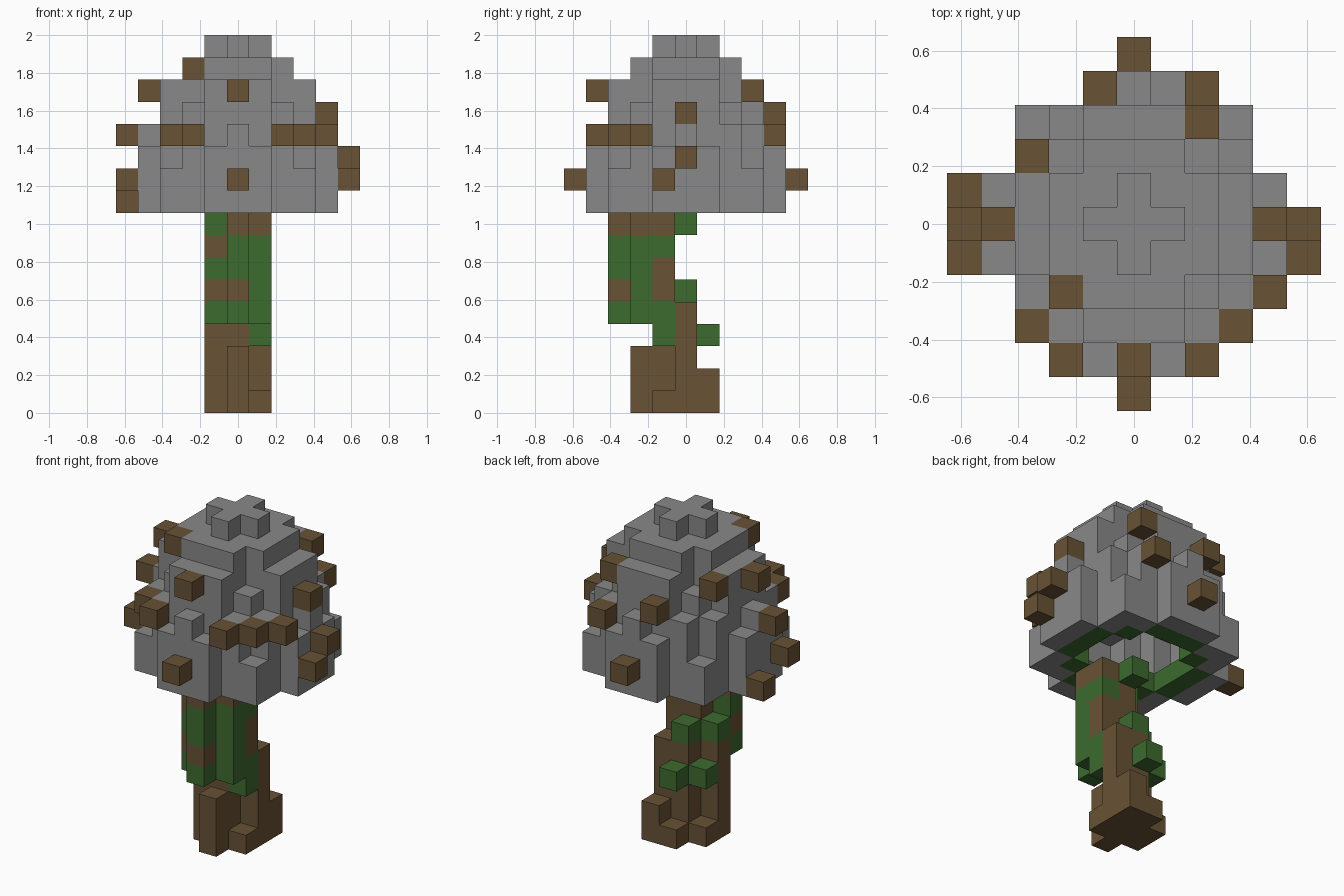
import bpy
import bmesh
from mathutils import Vector

if "Cube" in bpy.data.objects:
    bpy.data.objects.remove(bpy.data.objects["Cube"], do_unlink=True)

LAYERS = 17
UNIT = 2 / LAYERS
CAP_BASE = 9


def material(name, colour):
    mat = bpy.data.materials.new(name)
    mat.use_nodes = True
    rgba = (*colour, 1)
    mat.diffuse_color = rgba
    mat.node_tree.nodes["Principled BSDF"].inputs["Base Color"].default_value = rgba
    return mat


GREY = material("cap_grey", (.25, .25, .25))
BARK = material("bark_brown", (.14, .085, .035))
KNOB = material("knob_brown", (.14, .085, .035))
GREEN = material("moss_green", (.047, .145, .028))

SIDES = [Vector(v) for v in ((1, 0, 0), (-1, 0, 0), (0, 1, 0),
                             (0, -1, 0), (0, 0, 1), (0, 0, -1))]


def blocks(name, cells, mat):
    """Join unit blocks into one mesh, keeping only the outer faces."""
    cells = set(cells)
    bm = bmesh.new()
    for cell in sorted(cells):
        centre = Vector(cell) + Vector((0, 0, .5))
        for n in SIDES:
            if tuple(int(c) for c in Vector(cell) + n) in cells:
                continue
            u = Vector((n.y, n.z, n.x))
            v = n.cross(u)
            corners = [n + u + v, n - u + v, n - u - v, n + u - v]
            bm.faces.new([bm.verts.new((centre + c / 2) * UNIT) for c in corners])
    bmesh.ops.remove_doubles(bm, verts=bm.verts, dist=UNIT / 100)
    bmesh.ops.recalc_face_normals(bm, faces=bm.faces)
    mesh = bpy.data.meshes.new(name)
    bm.to_mesh(mesh)
    bm.free()
    mesh.materials.append(mat)
    obj = bpy.data.objects.new(name, mesh)
    bpy.context.collection.objects.link(obj)
    return obj


def columns(runs):
    """Expand (x, y, lowest, highest) runs into cells."""
    return [(x, y, z) for x, y, low, high in runs for z in range(low, high + 1)]


# Domed cap: top layer of each column, the same in all eight octants
TOPS = {(0, 0): 16, (1, 0): 16, (1, 1): 15, (2, 0): 15, (2, 1): 15, (2, 2): 13,
        (3, 0): 14, (3, 1): 14, (3, 2): 12, (3, 3): 10, (4, 0): 12, (4, 1): 11}


def in_cap(x, y, z):
    a, b = sorted((abs(x), abs(y)), reverse=True)
    return z <= TOPS.get((a, b), 0)


def around(x, y):
    return [(x + 1, y), (x - 1, y), (x, y + 1), (x, y - 1)]


def is_outer(x, y, z):
    return (not all(in_cap(i, j, z) for i, j in around(x, y))
            or not in_cap(x, y, z + 1))


span = range(-4, 5)
solid = [(x, y, z) for x in span for y in span
         for z in range(CAP_BASE, LAYERS) if in_cap(x, y, z)]
shell = [c for c in solid if is_outer(*c)]
blocks("cap", shell, GREY)

# Mossy ring lining the rim of the hollow cap
lining = [(x, y, z) for x, y, z in solid
          if z == CAP_BASE and not is_outer(x, y, z)
          and any(is_outer(i, j, z) for i, j in around(x, y))]
blocks("cap_lining", lining, GREEN)

# Knobs on the cap
knobs = [(0, -5, 10), (0, -4, 14), (2, -4, 12), (3, -3, 12), (4, -2, 12),
         (-2, -4, 12), (-3, -3, 12), (-2, -2, 15),
         (5, -1, 10), (5, 0, 11), (4, 0, 13),
         (-5, -1, 10), (-5, 0, 12), (-5, 1, 9), (-4, 0, 14),
         (0, 5, 10), (-1, 4, 13), (2, 4, 12), (2, 3, 14), (-3, 2, 14)]
blocks("cap_knobs", knobs, KNOB)

# Roots and lower trunk
blocks("lower_trunk", columns([
    (0, -2, 0, 2), (0, -1, 0, 3), (0, 0, 0, 4), (-1, -1, 0, 4), (-1, 0, 0, 0),
    (1, -1, 0, 0), (1, 0, 0, 4), (1, 1, 0, 1), (0, 1, 0, 0)]), BARK)

# Upper trunk, leaning to the front
blocks("upper_trunk", columns([
    (0, -1, 4, 8), (0, -2, 5, 8), (0, -3, 5, 5), (0, -3, 8, 8),
    (-1, -2, 5, 5), (-1, -2, 7, 7), (1, -2, 8, 8),
    (1, -1, 5, 6), (1, -1, 8, 8)]), BARK)

# Moss on the trunk
blocks("trunk_moss", columns([
    (0, -3, 4, 4), (0, -3, 6, 7), (0, -2, 4, 4), (1, -2, 4, 7),
    (-1, -2, 4, 4), (-1, -2, 6, 6), (-1, -2, 8, 8),
    (1, -1, 3, 4), (1, -1, 7, 7), (-1, -1, 5, 5),
    (0, 0, 5, 5), (0, 0, 8, 8), (0, 1, 3, 3), (-1, 0, 3, 3)]), GREEN)
